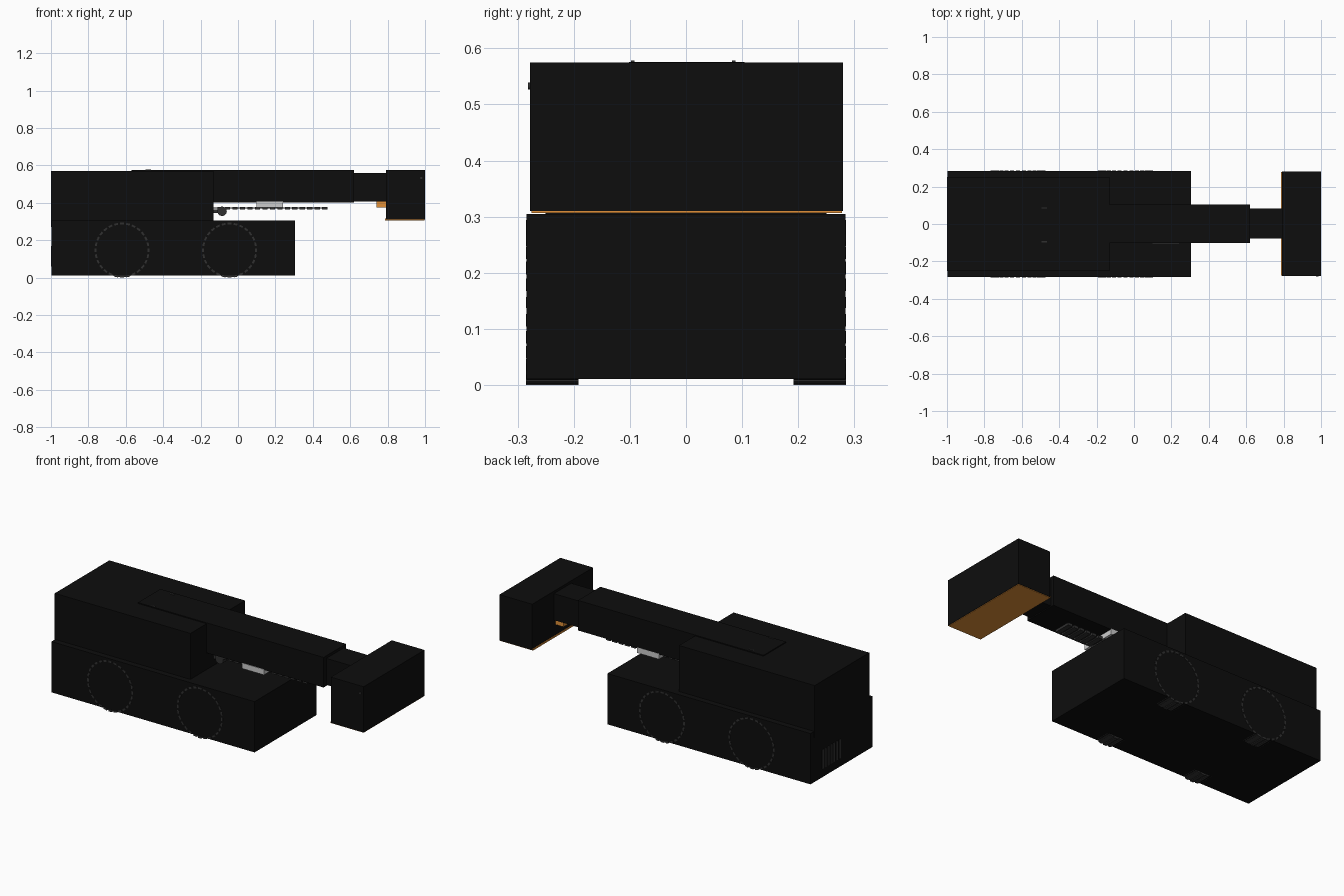
import bpy, math
from mathutils import Matrix

if "Cube" in bpy.data.objects:
    bpy.data.objects.remove(bpy.data.objects["Cube"])


def material(name, colour):
    m = bpy.data.materials.new(name)
    m.diffuse_color = (*colour, 1)
    m.use_nodes = True
    m.node_tree.nodes["Principled BSDF"].inputs["Base Color"].default_value = m.diffuse_color
    return m


BLACK = material("black", (0.004, 0.004, 0.004))
DARK = material("dark_grey", (0.03, 0.03, 0.03))
ORANGE = material("orange", (0.75, 0.28, 0.04))


def box(name, x, y, z, mat=None):
    """Box from (min, max) pairs."""
    bpy.ops.mesh.primitive_cube_add(size=1)
    o = bpy.context.object
    o.name = name
    mid = [(a + b) / 2 for a, b in (x, y, z)]
    size = [b - a for a, b in (x, y, z)]
    o.data.transform(Matrix.Translation(mid) @ Matrix.Diagonal((*size, 1)))
    if mat:
        o.data.materials.append(mat)
    return o


def cylinder(name, centre, radius, width, mat, sides=40):
    """Cylinder lying along y."""
    bpy.ops.mesh.primitive_cylinder_add(vertices=sides, radius=radius, depth=width,
                                        location=centre, rotation=(math.pi / 2, 0, 0))
    o = bpy.context.object
    o.name = name
    o.data.materials.append(mat)
    bpy.ops.object.shade_smooth_by_angle(angle=math.radians(40))
    return o


# main solid volumes
box("chassis", (-0.997, 0.305), (-0.284, 0.284), (0.011, 0.305), BLACK)
box("upper_body", (-1.0, -0.13), (-0.25, 0.25), (0.27, 0.571), BLACK)
box("boom", (-0.57, 0.62), (-0.102, 0.104), (0.402, 0.576), BLACK)
box("boom_extension", (0.6, 0.8), (-0.077, 0.082), (0.408, 0.561), BLACK)
box("tool_head", (0.79, 1.0), (-0.278, 0.28), (0.31, 0.575), BLACK)

# orange blade under the tool head, with its bracket
box("blade", (0.786, 0.998), (-0.275, 0.278), (0.307, 0.316), ORANGE)
box("blade_bracket", (0.74, 0.8), (-0.065, 0.065), (0.375, 0.412), ORANGE)

# grey clamp and slatted track below the boom
box("boom_clamp", (0.1, 0.24), (-0.105, 0.105), (0.374, 0.406))
for i in range(15):
    x = -0.11 + i * 0.04
    box("track_slat", (x, x + 0.028), (-0.05, 0.05), (0.364, 0.379), DARK)
box("track_belt", (-0.13, 0.462), (-0.035, 0.035), (0.37, 0.376), DARK)
cylinder("track_roller", (-0.085, 0, 0.355), 0.025, 0.1, DARK, 24)
box("roller_mount", (-0.14, -0.085), (-0.04, 0.04), (0.345, 0.365), DARK)

# wheels with tread blocks that stand just proud of the chassis side
for x in (-0.62, -0.045):
    for s in (-1, 1):
        cylinder("tyre", (x, s * 0.2375, 0.147), 0.144, 0.091, DARK)
        for i in range(28):
            b = box("tread_block", (-0.01, 0.01), (-0.047, 0.047), (0.137, 0.147), DARK)
            b.location = (x, s * 0.2385, 0.147)
            b.rotation_euler = (0, i * math.tau / 28, 0)

# rear grille bars
for i in range(7):
    y = 0.01 + i * 0.026
    box("grille_bar", (-1.0, -0.99), (y, y + 0.014), (0.06, 0.17), DARK)

# small surface details
for y in (-0.095, 0.085):
    box("roof_rail", (-0.495, -0.465), (y - 0.003, y + 0.003), (0.57, 0.578), DARK)
cylinder("head_bolt", (0.98, -0.279, 0.533), 0.006, 0.006, DARK, 12)
